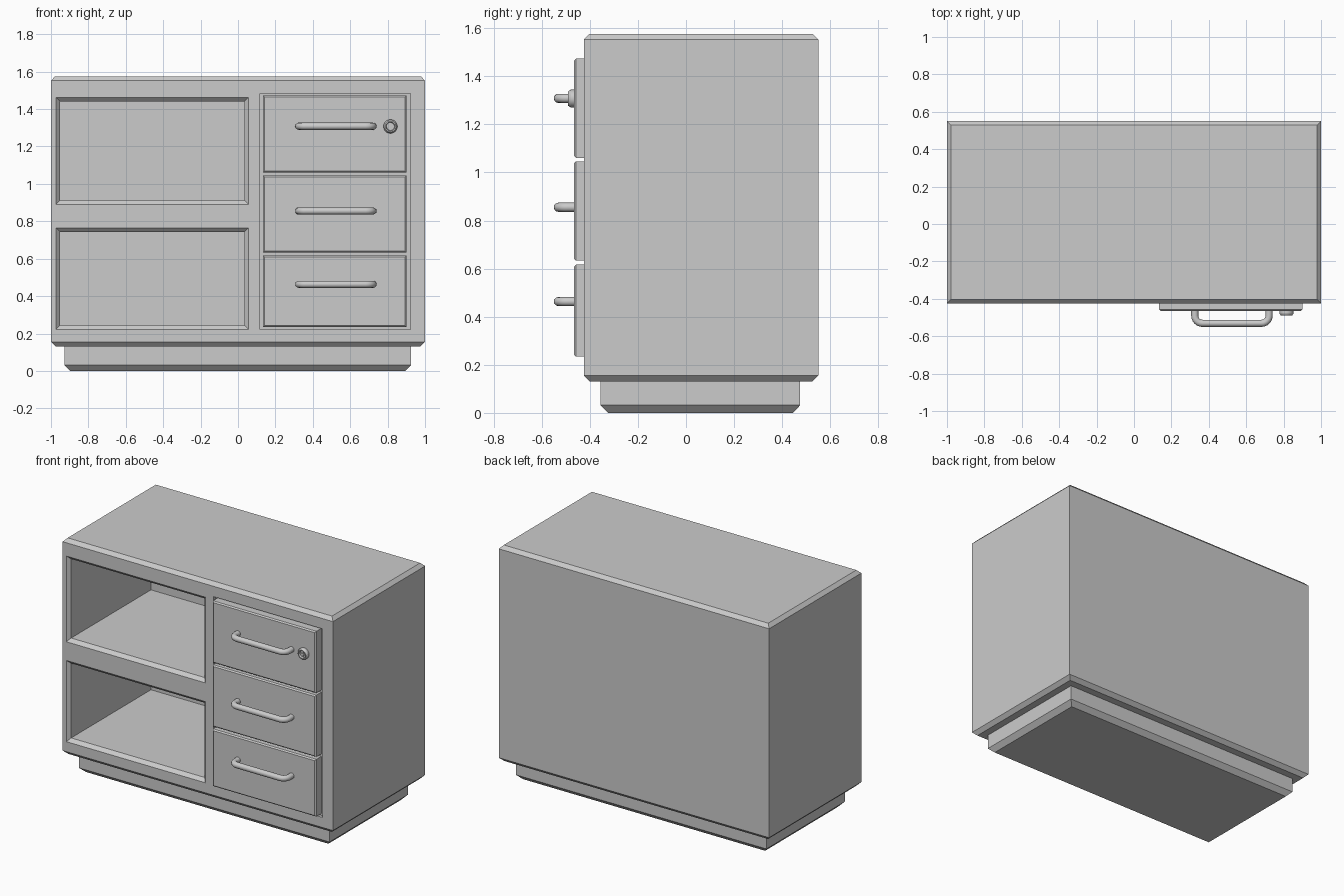
import bpy, bmesh, math

if "Cube" in bpy.data.objects:
    bpy.data.objects.remove(bpy.data.objects["Cube"])


def loft(name, sections, axis="z"):
    """Stack of rectangles (t, a0, a1, b0, b1) joined along z or y."""
    bm = bmesh.new()
    rings = []
    for t, a0, a1, b0, b1 in sections:
        pts = [(a0, b0), (a1, b0), (a1, b1), (a0, b1)]
        rings.append([bm.verts.new((a, b, t) if axis == "z" else (a, t, b)) for a, b in pts])
    bm.faces.new(rings[0])
    bm.faces.new(rings[-1])
    for r, s in zip(rings, rings[1:]):
        for i in range(4):
            j = (i + 1) % 4
            bm.faces.new((r[i], r[j], s[j], s[i]))
    bmesh.ops.recalc_face_normals(bm, faces=bm.faces)
    return finish(name, bm)


def finish(name, bm):
    me = bpy.data.meshes.new(name)
    bm.to_mesh(me)
    bm.free()
    ob = bpy.data.objects.new(name, me)
    bpy.context.collection.objects.link(ob)
    return ob


def activate(ob):
    bpy.ops.object.select_all(action="DESELECT")
    ob.select_set(True)
    bpy.context.view_layer.objects.active = ob


def carve(target, cutter):
    mod = target.modifiers.new("carve", "BOOLEAN")
    mod.operation = "DIFFERENCE"
    mod.solver = "EXACT"
    mod.object = cutter
    activate(target)
    bpy.ops.object.modifier_apply(modifier=mod.name)
    bpy.data.objects.remove(cutter)


FRONT, BACK = -0.425, 0.55
FACE = -0.465          # front plane of the drawers


def level(z, inset):
    return (z, -1 + inset, 1 - inset, FRONT + inset, BACK - inset)


# Cabinet body with chamfered top and bottom rims
body = loft("cabinet_body", [level(0.13, 0.025), level(0.155, 0), level(1.552, 0), level(1.575, 0.022)])

# Two open shelves with sloped lips
for z0, z1 in [(0.89, 1.463), (0.222, 0.765)]:
    outer = (-0.973, 0.056, z0, z1)
    inner = (-0.952, 0.035, z0 + 0.022, z1 - 0.022)
    carve(body, loft("shelf_cutter", [(-0.5, *outer), (FRONT, *outer), (FRONT + 0.022, *inner), (0.44, *inner)], "y"))

# Shallow recess around the drawers
recess = (0.118, 0.922, 0.222, 1.483)
carve(body, loft("recess_cutter", [(-0.5, *recess), (FRONT + 0.02, *recess)], "y"))

# Plinth
loft("plinth", [(0, -0.897, 0.895, -0.323, 0.445), (0.032, -0.928, 0.926, -0.355, 0.475),
                (0.14, -0.928, 0.926, -0.355, 0.475)])


def handle(name, z):
    # Bent bar: two legs joined by rounded corners
    x0, x1, y0, y1, r = 0.325, 0.722, FACE + 0.01, -0.531, 0.04
    arc = [math.radians(a) for a in range(0, 91, 15)]
    left = [(x0, y0)] + [(x0 + r - r * math.cos(a), y1 + r - r * math.sin(a)) for a in arc]
    pts = left + [(x0 + x1 - x, y) for x, y in reversed(left)]
    cu = bpy.data.curves.new(name, "CURVE")
    cu.dimensions = "3D"
    cu.bevel_depth = 0.019
    cu.bevel_resolution = 4
    sp = cu.splines.new("POLY")
    sp.points.add(len(pts) - 1)
    for p, (x, y) in zip(sp.points, pts):
        p.co = (x, y, z, 1)
    ob = bpy.data.objects.new(name, cu)
    bpy.context.collection.objects.link(ob)
    activate(ob)
    bpy.ops.object.convert(target="MESH")
    bpy.ops.object.shade_smooth_by_angle(angle=math.radians(40))


# Drawers with softened front edges, and their handles
c = 0.008
drawers = [("top", 1.06, 1.473, 1.308), ("middle", 0.633, 1.046, 0.855), ("bottom", 0.234, 0.617, 0.463)]
for label, z0, z1, hz in drawers:
    full = (0.135, 0.9, z0, z1)
    loft(label + "_drawer", [(FACE, 0.135 + c, 0.9 - c, z0 + c, z1 - c), (FACE + c, *full),
                             (FRONT + 0.022, *full)], "y")
    handle(label + "_handle", hz)

# Lock: turned ring with a sunken plug
LX, LZ = 0.815, 1.307
profile = [(0.037, -0.005), (0.037, 0.014), (0.03, 0.025), (0.024, 0.025), (0.021, 0.012)]
bm = bmesh.new()
N = 24
rings = [[bm.verts.new((LX + r * math.cos(2 * math.pi * i / N), FACE - h, LZ + r * math.sin(2 * math.pi * i / N)))
          for i in range(N)] for r, h in profile]
for r, s in zip(rings, rings[1:]):
    for i in range(N):
        bm.faces.new((r[i], r[(i + 1) % N], s[(i + 1) % N], s[i]))
bm.faces.new(rings[0])
bm.faces.new(rings[-1])
bmesh.ops.recalc_face_normals(bm, faces=bm.faces)
activate(finish("lock_ring", bm))
bpy.ops.object.shade_smooth_by_angle(angle=math.radians(30))

# Crossed key guide inside the lock
for name, w, h in [("lock_bar_flat", 0.017, 0.004), ("lock_bar_upright", 0.004, 0.017)]:
    rect = (LX - w, LX + w, LZ - h, LZ + h)
    loft(name, [(FACE - 0.018, *rect), (FACE - 0.008, *rect)], "y")
